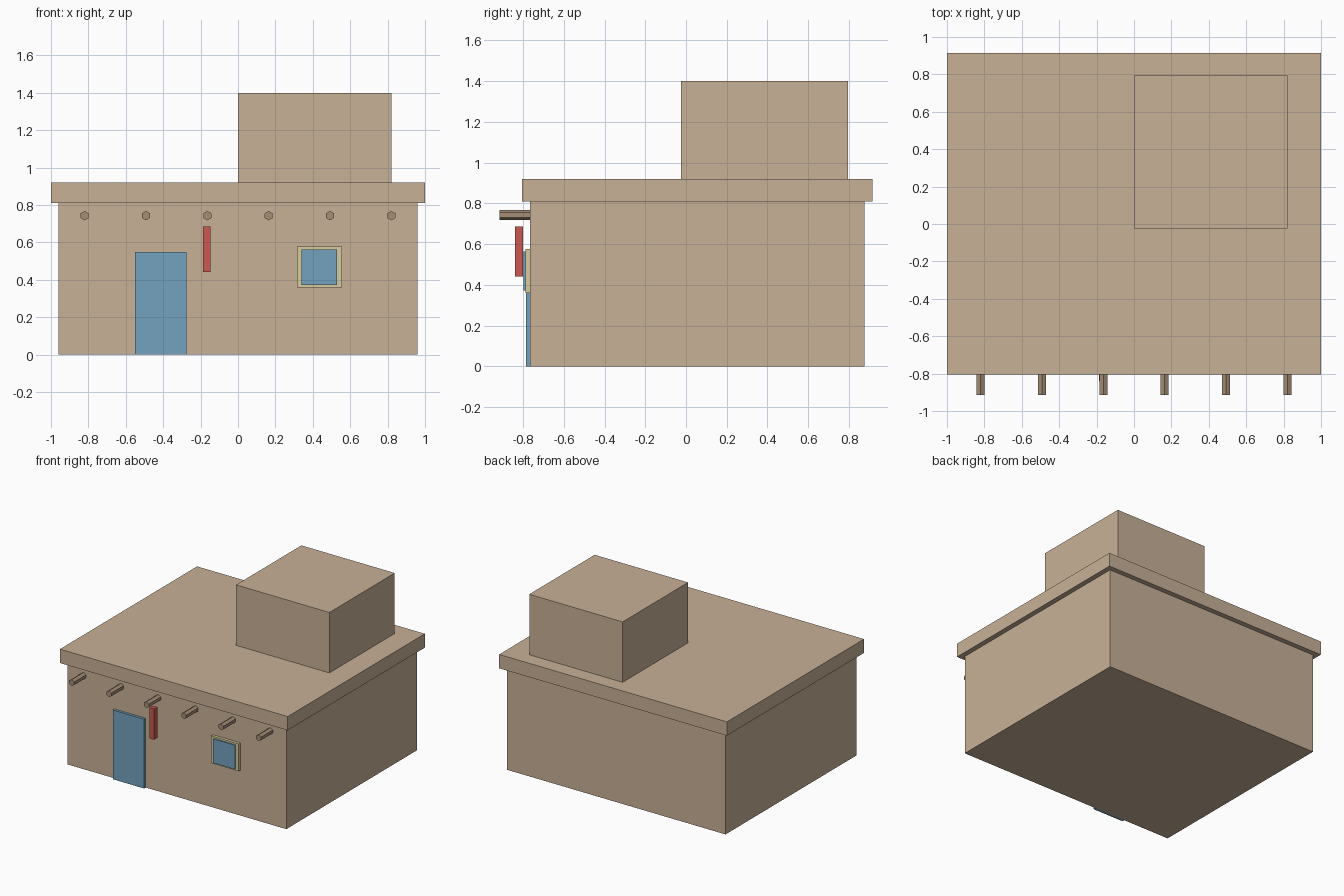
import bpy
import math

if "Cube" in bpy.data.objects:
    bpy.data.objects.remove(bpy.data.objects["Cube"])


def material(name, rgb):
    m = bpy.data.materials.new(name)
    m.diffuse_color = (*rgb, 1.0)
    m.use_nodes = True
    m.node_tree.nodes["Principled BSDF"].inputs["Base Color"].default_value = m.diffuse_color
    return m


ADOBE = material("adobe", (0.58, 0.44, 0.31))
WOOD = material("wood", (0.38, 0.27, 0.18))
BLUE = material("blue_paint", (0.17, 0.36, 0.51))
CREAM = material("cream_trim", (0.68, 0.60, 0.34))
RED = material("chilli_red", (0.58, 0.10, 0.08))


def box(name, x, y, z, mat):
    """Box from (min, max) ranges on each axis."""
    bpy.ops.mesh.primitive_cube_add(size=1)
    ob = bpy.context.object
    ob.name = name
    ob.location = [(a + b) / 2 for a, b in (x, y, z)]
    ob.scale = [b - a for a, b in (x, y, z)]
    ob.data.materials.append(mat)
    return ob


# Stacked building volumes
box("walls", (-0.96, 0.96), (-0.765, 0.875), (0, 0.81), ADOBE)
box("roof_slab", (-1, 1), (-0.805, 0.915), (0.81, 0.92), ADOBE)
box("upper_room", (0, 0.82), (-0.025, 0.795), (0.92, 1.40), ADOBE)

# Front details
box("door", (-0.55, -0.275), (-0.785, -0.765), (0, 0.55), BLUE)
box("window_frame", (0.315, 0.557), (-0.787, -0.765), (0.36, 0.577), CREAM)
box("window_pane", (0.34, 0.53), (-0.797, -0.775), (0.372, 0.563), BLUE)
box("hanging_chillies", (-0.188, -0.148), (-0.84, -0.80), (0.442, 0.686), RED)

# Row of six-sided roof beams poking out of the front wall, corner upwards
y0, y1 = -0.915, -0.735
for i in range(6):
    bpy.ops.mesh.primitive_cylinder_add(
        vertices=6, radius=0.025, depth=y1 - y0,
        location=(-0.82 + i * 0.328, (y0 + y1) / 2, 0.743),
        rotation=(math.pi / 2, 0, 0))
    beam = bpy.context.object
    beam.name = f"roof_beam_{i + 1}"
    beam.data.materials.append(WOOD)
